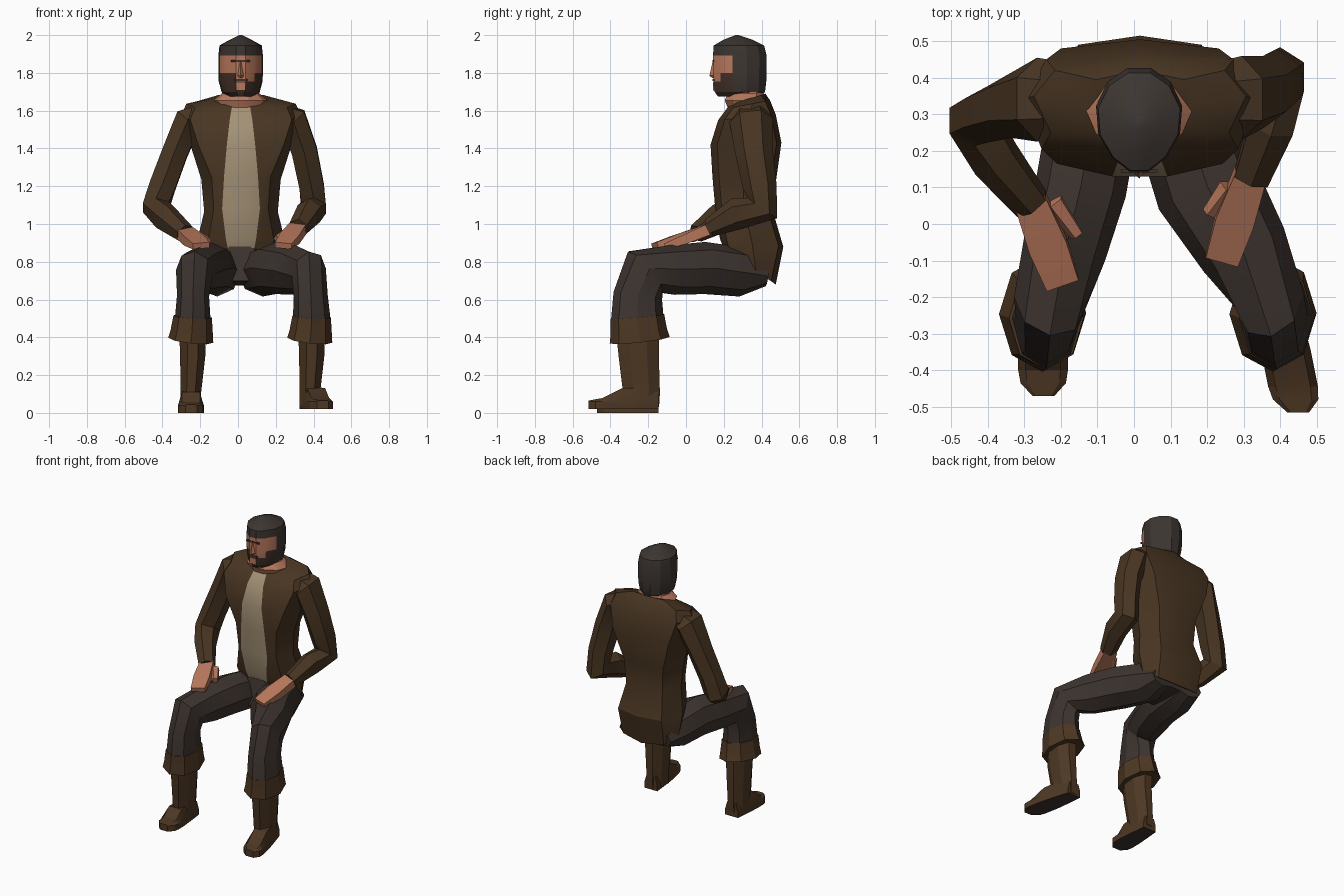
import bpy, bmesh, math
from mathutils import Vector

if "Cube" in bpy.data.objects:
    bpy.data.objects.remove(bpy.data.objects["Cube"])


def material(name, rgb):
    m = bpy.data.materials.new(name)
    m.diffuse_color = (*rgb, 1)
    m.use_nodes = True
    m.node_tree.nodes["Principled BSDF"].inputs["Base Color"].default_value = m.diffuse_color
    return m


JACKET = material("jacket_brown", (0.066, 0.036, 0.016))
SHIRT = material("shirt_tan", (0.37, 0.285, 0.18))
SKIN = material("skin", (0.49, 0.19, 0.108))
TROUSERS = material("trouser_grey", (0.047, 0.034, 0.028))
HAIR = material("hair_grey", (0.046, 0.036, 0.031))
BOOT = material("boot_brown", (0.075, 0.039, 0.017))
BEARD = material("beard_brown", (0.055, 0.03, 0.02))


def loft(name, rings, mats, rule=None, angle=28):
    """Skin a list of equal-length rings, close both ends, colour faces by rule(centre, normal, edge)."""
    bm = bmesh.new()
    rows = [[bm.verts.new(p) for p in r] for r in rings]
    n = len(rows[0])
    edge_of = {}
    for a, b in zip(rows, rows[1:]):
        for i in range(n):
            j = (i + 1) % n
            edge_of[bm.faces.new((a[i], a[j], b[j], b[i]))] = i
    bm.faces.new(rows[0][::-1])
    bm.faces.new(rows[-1])
    bmesh.ops.recalc_face_normals(bm, faces=bm.faces[:])
    if rule:
        for f in bm.faces:
            f.material_index = rule(f.calc_center_median(), f.normal, edge_of.get(f, -1))
    me = bpy.data.meshes.new(name)
    bm.to_mesh(me)
    bm.free()
    for m in mats:
        me.materials.append(m)
    ob = bpy.data.objects.new(name, me)
    bpy.context.collection.objects.link(ob)
    bpy.ops.object.select_all(action='DESELECT')
    ob.select_set(True)
    bpy.context.view_layer.objects.active = ob
    bpy.ops.object.shade_smooth_by_angle(angle=math.radians(angle))
    return ob


def tube(name, path, mat, n=8, phase=0.5, angle=28):
    """Limb along a path of (x, y, z, side radius, depth radius)."""
    pts = [Vector(p[:3]) for p in path]
    rings = []
    for k, p in enumerate(pts):
        dirs = [(pts[i + 1] - pts[i]).normalized() for i in (k - 1, k) if 0 <= i < len(pts) - 1]
        t = sum(dirs, Vector()).normalized()
        u = Vector((1, 0, 0))
        u = (u - t * u.dot(t)).normalized()
        v = t.cross(u)
        ru, rv = path[k][3:]
        rings.append([p + u * ru * math.cos(a) + v * rv * math.sin(a)
                      for a in (2 * math.pi * (i + phase) / n for i in range(n))])
    return loft(name, rings, [mat], angle=angle)


def level_rings(levels, n, cx, taper=0.0):
    """Horizontal rings from (z, centre y, x radius, y radius), narrowed towards the front by taper."""
    return [[(cx + rx * math.sin(a) * (1 - taper * max(0, math.cos(a))), cy - ry * math.cos(a), z)
             for a in (2 * math.pi * (i + 0.5) / n for i in range(n))]
            for z, cy, rx, ry in levels]


def plate(name, x, y, z, w, d, h, mat):
    rings = [[(x + sx * w / 2, y + sy * d / 2, zz) for sx, sy in ((-1, -1), (1, -1), (1, 1), (-1, 1))]
             for zz in (z - h / 2, z + h / 2)]
    return loft(name, rings, [mat])


# Jacket: front z, back z, shirt half width, half width, front y, side y, back y
torso = [(0.87, 0.68, .07, .22, .20, .37, .475),
         (0.92, 0.88, .08, .235, .18, .35, .515),
         (1.08, 1.05, .10, .195, .155, .31, .465),
         (1.25, 1.22, .09, .21, .14, .30, .475),
         (1.42, 1.43, .075, .27, .13, .31, .505),
         (1.55, 1.58, .06, .32, .17, .34, .475),
         (1.61, 1.655, .05, .29, .215, .35, .445),
         (1.635, 1.69, .045, .15, .235, .33, .42)]
rings = []
for zf, zb, s, w, yf, ym, yb in torso:
    fc = .84 if 1.3 < zf < 1.63 else .74
    half = [(s, yf), (fc * w, yf + .035), (w, ym), ((.72 if zf < 1.3 else .8) * w, yb - .025)]
    ring = half + [(0, yb)] + [(-x, y) for x, y in reversed(half)]
    rings.append([(x + .016, y, zf + (zb - zf) * (y - yf) / (yb - yf)) for x, y in ring])
loft("jacket", rings, [JACKET, SHIRT], lambda c, nrm, e: int(e == 8))

# Seat of the trousers
tube("pelvis", [(0.01, .175, .79, .14, .10), (0.01, .30, .765, .18, .10), (0.01, .43, .735, .17, .05)], TROUSERS)

# Legs
legs = {
    "right": [(.12, .43, .725, .09, .055), (.13, .30, .745, .135, .13), (.20, .10, .767, .145, .138),
              (.30, -.07, .757, .125, .132), (.375, -.215, .745, .095, .142),
              (.385, -.255, .62, .09, .13), (.39, -.257, .49, .10, .14)],
    "left": [(-.10, .43, .725, .09, .055), (-.11, .30, .745, .125, .13), (-.145, .10, .767, .125, .138),
             (-.19, -.07, .757, .115, .132), (-.23, -.215, .745, .10, .142),
             (-.238, -.255, .62, .085, .13), (-.24, -.257, .49, .095, .14)]}
for side, path in legs.items():
    x = path[-1][0]
    tube(side + "_trouser_leg", path, TROUSERS, phase=0)
    # flared cuff and boot shaft
    tube(side + "_boot_cuff", [(x, -.257, .51, .102, .142), (x - .005, -.25, .43, .112, .15),
                               (x - .01, -.245, .385, .12, .16)], BOOT, phase=0)
    ax = x - .01
    tube(side + "_boot_shaft", [(x, -.255, .41, .076, .122), (x, -.25, .30, .072, .115),
                                (ax, -.235, .10, .058, .105), (ax, -.235, .03, .06, .10)], BOOT, angle=20)
    # foot: along y, half width, top height
    toe, lean, z0 = (-.515, .20, .02) if side == "right" else (-.47, .07, 0)
    rows = [(-.145, .05, .10), (-.24, .06, .125), (-.34, .068, .12), (toe + .07, .068, .068),
            (toe + .035, .062, .062), (toe, .03, .055)]
    feet = []
    for y, w, h in rows:
        cx = ax - .002 + lean * (-.16 - y) * (1 if side == "right" else .2)
        feet.append([(cx - w, y, z0), (cx + w, y, z0), (cx + w, y, z0 + .04),
                     (cx + w * .7, y, z0 + h - .01), (cx - w * .7, y, z0 + h - .01), (cx - w, y, z0 + .04)])
    loft(side + "_boot_foot", feet, [BOOT, TROUSERS], lambda c, nrm, e: int(nrm.z < -.8), angle=20)

# Sleeves
tube("right_sleeve", [(.21, .34, 1.595, .05, .10), (.295, .345, 1.55, .085, .115), (.352, .36, 1.385, .078, .10),
                      (.39, .39, 1.20, .075, .09), (.40, .405, 1.085, .075, .095),
                      (.375, .27, 1.055, .07, .085), (.32, .125, .98, .055, .05)], JACKET, 6, angle=20)
tube("left_sleeve", [(-.18, .34, 1.595, .05, .10), (-.265, .34, 1.545, .085, .115), (-.335, .325, 1.375, .078, .09),
                     (-.40, .30, 1.20, .08, .078), (-.435, .285, 1.09, .08, .085),
                     (-.38, .18, 1.03, .07, .08), (-.28, .055, .95, .055, .05)], JACKET, 6, angle=20)

# Hands with thumbs
hands = {"right": ((.32, .14, .98), (.275, .01, .925), (.24, -.10, .885), (.26, .10, .955), (.205, .03, .92)),
         "left": ((-.285, .07, .955), (-.235, -.06, .915), (-.195, -.165, .885), (-.22, .06, .94), (-.155, -.03, .91))}
for side, (a, b, c, d, e) in hands.items():
    tube(side + "_hand", [(*a, .062, .042), (*b, .075, .036), (*c, .065, .022)], SKIN, 4)
    tube(side + "_thumb", [(*d, .03, .028), (*e, .02, .02)], SKIN, 5)

# Neck
loft("neck", level_rings([(1.58, .31, .10, .08), (1.655, .31, .145, .11), (1.69, .315, .10, .10),
                          (1.76, .31, .085, .09)], 10, .014), [SKIN])


# Head: hair at the back and top, beard along the jaw, skin on the face
def head_rule(c, nrm, e):
    if c.z > 1.9 or c.y > .235:
        return 1
    return 2 if c.z < 1.75 or (c.z < 1.78 and abs(c.x - .015) > .05) else 0


loft("head", level_rings([(1.675, .285, .075, .12), (1.70, .285, .105, .138), (1.755, .285, .12, .145),
                          (1.80, .285, .122, .145), (1.893, .285, .122, .147), (1.945, .28, .116, .138),
                          (1.975, .275, .06, .08), (2.0, .27, .008, .008)], 12, .014, .2),
     [SKIN, HAIR, BEARD], head_rule)

# Facial details
loft("nose", [[(.014 + s * w, y, z) for s, y in ((-1, .155), (0, yf), (1, .155))]
              for z, w, yf in ((1.865, .012, .142), (1.785, .024, .124), (1.772, .02, .14))], [SKIN])
plate("brows", .014, .145, 1.862, .10, .009, .010, BEARD)
plate("moustache", .014, .146, 1.763, .07, .009, .010, BEARD)
plate("lower_lip", .014, .147, 1.728, .05, .009, .042, SKIN)
